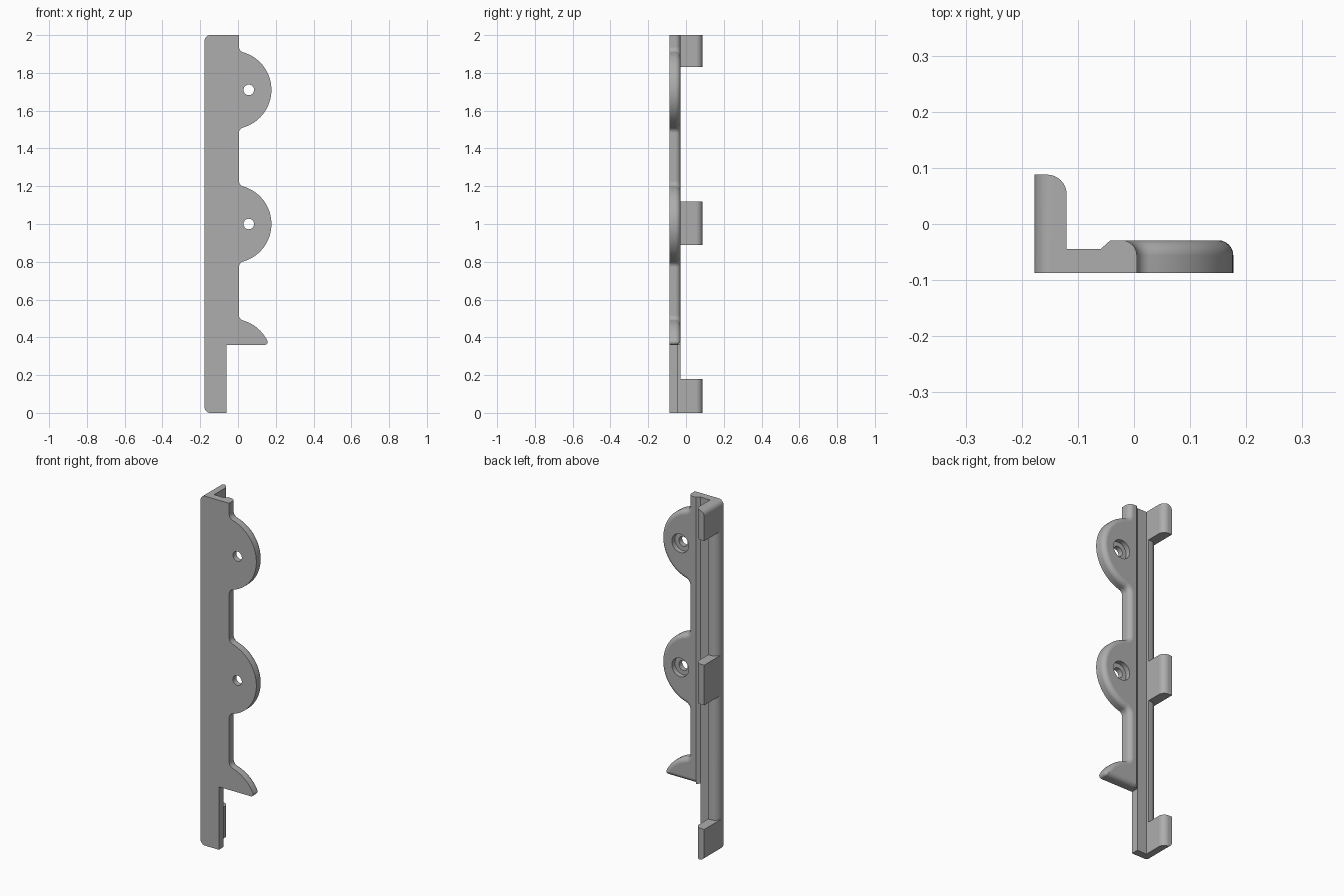
import bpy, bmesh
from math import sin, cos, atan2, sqrt, pi, radians

cube = bpy.data.objects.get("Cube")
if cube:
    bpy.data.objects.remove(cube, do_unlink=True)

GREY = (0.42, 0.42, 0.42, 1)
mat = bpy.data.materials.new("matte grey")
mat.use_nodes = True
mat.diffuse_color = GREY
mat.node_tree.nodes["Principled BSDF"].inputs["Base Color"].default_value = GREY

FRONT, BACK = -0.087, -0.029
OUTER, INNER, FLOOR = -0.177, -0.12, -0.045
LOBES = (1.71, 1.0, 0.29)
LOBE_X, LOBE_R = -0.03, 0.207
FIN_Z = 0.36


def arc(cx, cy, r, a0, a1, n):
    return [(cx + r * cos(a0 + (a1 - a0) * i / n),
             cy + r * sin(a0 + (a1 - a0) * i / n)) for i in range(n + 1)]


def loft(name, rings):
    """Solid through rings of matching points, capped at both ends."""
    bm = bmesh.new()
    rows = [[bm.verts.new(p) for p in ring] for ring in rings]
    n = len(rows[0])
    for a, b in zip(rows, rows[1:]):
        for i in range(n):
            j = (i + 1) % n
            bm.faces.new((a[i], a[j], b[j], b[i]))
    bm.faces.new(rows[0])
    bm.faces.new(rows[-1])
    bmesh.ops.recalc_face_normals(bm, faces=bm.faces)
    mesh = bpy.data.meshes.new(name)
    bm.to_mesh(mesh)
    bm.free()
    mesh.materials.append(mat)
    ob = bpy.data.objects.new(name, mesh)
    bpy.context.collection.objects.link(ob)
    return ob


def along_z(name, section, z0, z1):
    return loft(name, [[(x, y, z) for x, y in section] for z in (z0, z1)])


def along_y(name, outline, y0, y1):
    return loft(name, [[(x, y, z) for x, z in outline] for y in (y0, y1)])


def activate(ob):
    bpy.ops.object.select_all(action='DESELECT')
    ob.select_set(True)
    bpy.context.view_layer.objects.active = ob


def boolean(ob, cutter, operation):
    mod = ob.modifiers.new("cut", 'BOOLEAN')
    mod.object, mod.operation, mod.solver = cutter, operation, 'EXACT'
    activate(ob)
    bpy.ops.object.modifier_apply(modifier=mod.name)
    bpy.data.objects.remove(cutter, do_unlink=True)


def trim_corners(ob):
    """Round the outer top and bottom corners."""
    r = 0.03
    shape = (arc(OUTER + r, r, r, 1.5 * pi, pi, 6)
             + arc(OUTER + r, 2 - r, r, pi, pi / 2, 6) + [(0.3, 2), (0.3, 0)])
    boolean(ob, along_y("trim", shape, -0.2, 0.2), 'INTERSECT')


def web_outline(d):
    """Lobed edge of the web, moved inwards by d."""
    edge, fillet, r = 0.005 - d, 0.03 + d, LOBE_R - d
    fx = 0.035
    dz = sqrt((r + fillet) ** 2 - (fx - LOBE_X) ** 2)
    ang = atan2(dz, fx - LOBE_X)
    pts = [(-0.042, 2), (edge, 2)]
    for z in LOBES:
        pts += arc(fx, z + dz, fillet, pi, pi + ang, 6)
        if z != LOBES[-1]:
            pts += arc(LOBE_X, z, r, ang, -ang, 40)[1:-1]
            pts += arc(fx, z - dz, fillet, pi - ang, pi, 6)
    # Fin: the last lobe cut flat, with a small rounded tip
    tip = max(0.015 - d, 0.001)
    tz = FIN_Z + d + tip
    rise = tz - LOBES[-1]
    tx = LOBE_X + sqrt((r - tip) ** 2 - rise ** 2)
    end = atan2(rise, tx - LOBE_X)
    pts += arc(LOBE_X, LOBES[-1], r, ang, end, 16)[1:-1]
    pts += arc(tx, tz, tip, end, -pi / 2, 6)
    return pts + [(-0.042, FIN_Z + d)]


parts = []

# Spine with a raised, rounded outer rib
spine = along_z("spine", [(OUTER, FRONT), (-0.06, FRONT), (-0.06, FLOOR),
                          (INNER, FLOOR), (INNER, BACK)]
                + arc(OUTER + 0.04, BACK - 0.04, 0.04, pi / 2, pi, 8), 0, 2)
trim_corners(spine)
parts.append(spine)

# Chamfered step between spine and web
parts.append(along_z("chamfer_step", [(-0.06, FRONT), (-0.042, FRONT),
                                      (-0.042, BACK), (-0.06, FLOOR)], FIN_Z, 2))

# Web with lobes and fin, rounded along its back edge
ROUND = 0.027
layers = [(0, FRONT)] + [(ROUND * (1 - cos(t * pi / 12)),
                          BACK - ROUND * (1 - sin(t * pi / 12))) for t in range(7)]
web = loft("lobed_web", [[(x, y, z) for x, z in web_outline(d)] for d, y in layers])

# Screw holes with a recess on the back
for z in LOBES[:2]:
    for radius, y0 in ((0.028, -0.2), (0.053, BACK - 0.028)):
        ring = arc(0.057, z, radius, 0, 2 * pi, 32)[:-1]
        boolean(web, along_y("hole", ring, y0, 0.1), 'DIFFERENCE')
parts.append(web)

# Hook tabs standing off the back of the rib
hook = ([(OUTER, BACK - 0.04), (INNER, BACK - 0.04)]
        + arc(INNER - 0.035, 0.053, 0.035, 0, pi / 2, 8) + [(OUTER, 0.088)])
for name, z0, z1 in (("top_tab", 1.83, 2), ("middle_tab", 0.89, 1.12),
                     ("bottom_tab", 0, 0.18)):
    tab = along_z(name, hook, z0, z1)
    if name != "middle_tab":
        trim_corners(tab)
    parts.append(tab)

for ob in parts:
    activate(ob)
    bpy.ops.object.shade_smooth_by_angle(angle=radians(30))
    mod = ob.modifiers.new("even shading", 'WEIGHTED_NORMAL')
    mod.keep_sharp = True
